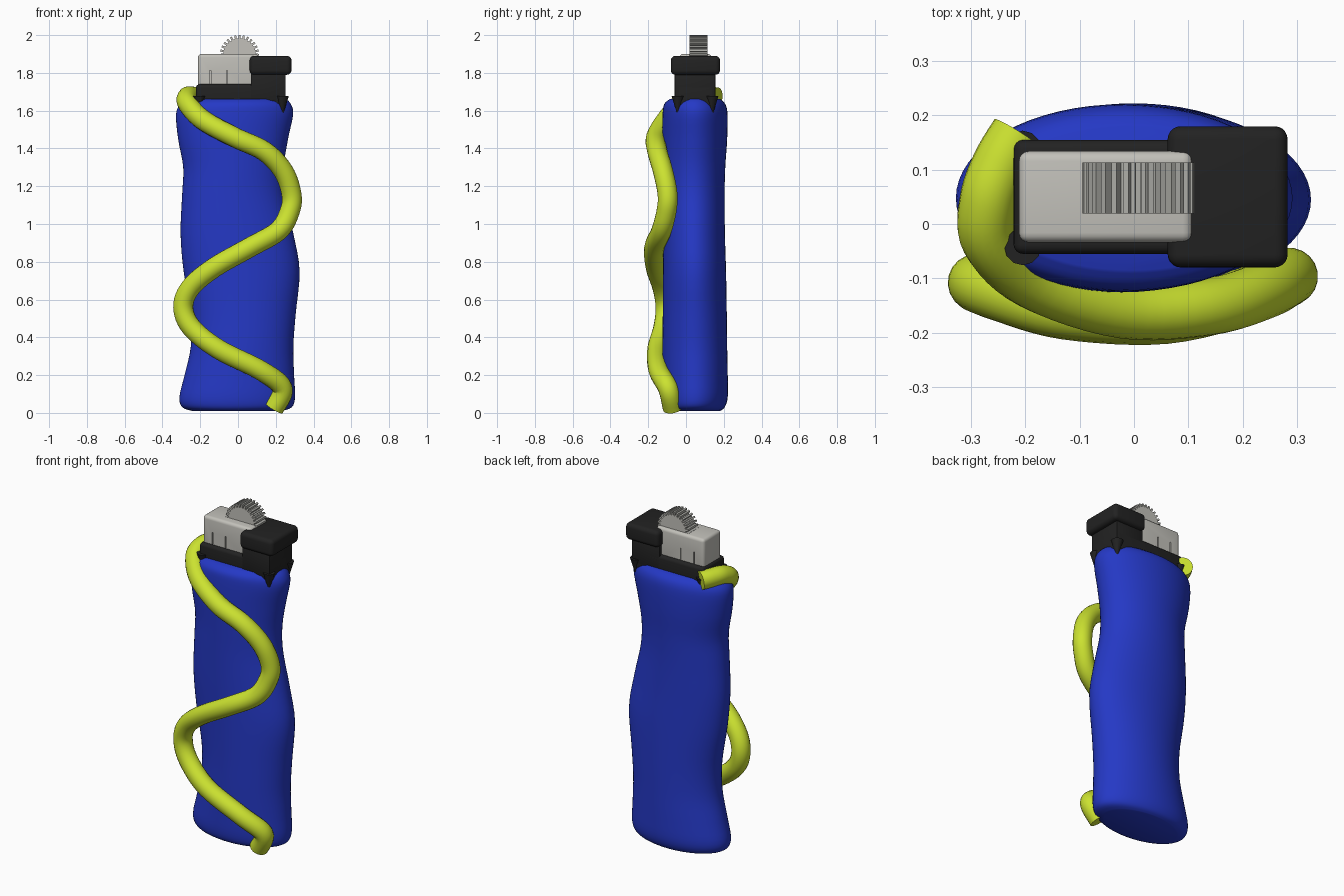
import bpy, bmesh, math
from mathutils import Vector

if "Cube" in bpy.data.objects:
    bpy.data.objects.remove(bpy.data.objects["Cube"])


def material(name, rgb):
    m = bpy.data.materials.new(name)
    m.diffuse_color = (*rgb, 1)
    m.use_nodes = True
    m.node_tree.nodes["Principled BSDF"].inputs["Base Color"].default_value = m.diffuse_color
    return m


BLUE = material("blue plastic", (0.018, 0.040, 0.56))
LIME = material("lime rubber", (0.60, 0.76, 0.030))
BLACK = material("black plastic", (0.016, 0.016, 0.016))
STEEL = material("pale metal", (0.54, 0.53, 0.49))
GREY = material("wheel metal", (0.42, 0.42, 0.39))


def finish(bm, name, mat, smooth=True):
    bmesh.ops.recalc_face_normals(bm, faces=bm.faces)
    me = bpy.data.meshes.new(name)
    bm.to_mesh(me)
    bm.free()
    ob = bpy.data.objects.new(name, me)
    bpy.context.collection.objects.link(ob)
    me.materials.append(mat)
    if smooth:
        shade(ob)
    return ob


def shade(ob):
    bpy.ops.object.select_all(action='DESELECT')
    ob.select_set(True)
    bpy.context.view_layer.objects.active = ob
    bpy.ops.object.shade_smooth_by_angle(angle=math.radians(40))


def spline(pts, steps):
    """Smooth curve through points of any dimension."""
    out = []
    n = len(pts)
    for i in range(n - 1):
        quad = [pts[max(0, min(n - 1, i + k))] for k in (-1, 0, 1, 2)]
        for s in range(steps):
            t = s / steps
            out.append([0.5 * (2 * b + (c - a) * t + (2 * a - 5 * b + 4 * c - d) * t * t
                               + (3 * b - a - 3 * c + d) * t ** 3)
                        for a, b, c, d in zip(*quad)])
    out.append(list(pts[-1]))
    return out


def loft(name, rings, mat):
    bm = bmesh.new()
    loops = [[bm.verts.new(p) for p in ring] for ring in rings]
    n = len(loops[0])
    for a, b in zip(loops, loops[1:]):
        for i in range(n):
            j = (i + 1) % n
            bm.faces.new((a[i], a[j], b[j], b[i]))
    bm.faces.new(loops[0])
    bm.faces.new(loops[-1])
    return finish(bm, name, mat)


def add_box(bm, lo, hi):
    vs = bmesh.ops.create_cube(bm, size=1)['verts']
    for v in vs:
        v.co = Vector([l + (c + 0.5) * (h - l) for c, l, h in zip(v.co, lo, hi)])


def box(name, lo, hi, mat, bevel, segments=4):
    bm = bmesh.new()
    add_box(bm, lo, hi)
    bmesh.ops.bevel(bm, geom=bm.edges[:], offset=bevel, segments=segments,
                    profile=0.5, affect='EDGES')
    return finish(bm, name, mat)


# Wavy oval body: height, left, right, front, back
sections = [
    (0.010, -0.24, 0.23, -0.085, 0.180), (0.030, -0.295, 0.285, -0.112, 0.205),
    (0.085, -0.310, 0.302, -0.124, 0.221), (0.20, -0.283, 0.297, -0.125, 0.221),
    (0.35, -0.250, 0.293, -0.125, 0.218), (0.52, -0.250, 0.305, -0.123, 0.216),
    (0.75, -0.288, 0.326, -0.122, 0.212), (0.95, -0.304, 0.293, -0.122, 0.206),
    (1.15, -0.296, 0.248, -0.122, 0.204), (1.30, -0.290, 0.242, -0.124, 0.208),
    (1.45, -0.317, 0.265, -0.126, 0.218), (1.58, -0.328, 0.292, -0.124, 0.220),
    (1.635, -0.305, 0.280, -0.115, 0.208), (1.662, -0.265, 0.255, -0.085, 0.180)]
rings = []
for z, xl, xr, yf, yb in spline(sections, 4):
    ring = []
    for k in range(64):
        a = math.tau * k / 64
        ring.append(((xl + xr) / 2 + (xr - xl) / 2 * math.cos(a),
                     (yf + yb) / 2 + (yb - yf) / 2 * math.sin(a), z))
    rings.append(ring)
loft("body", rings, BLUE)

# Cord winding across the front of the body
path = [
    (0.190, -0.070, 0.025), (0.236, -0.095, 0.13), (0.12, -0.145, 0.225),
    (-0.10, -0.152, 0.335), (-0.245, -0.120, 0.45), (-0.290, -0.108, 0.56),
    (-0.250, -0.125, 0.665), (-0.125, -0.160, 0.77), (0.06, -0.168, 0.875),
    (0.215, -0.130, 0.965), (0.275, -0.103, 1.07), (0.283, -0.098, 1.16),
    (0.240, -0.122, 1.28), (0.14, -0.152, 1.385), (-0.02, -0.158, 1.46),
    (-0.185, -0.105, 1.55), (-0.265, -0.030, 1.635), (-0.268, 0.045, 1.672),
    (-0.245, 0.11, 1.675), (-0.212, 0.165, 1.67)]
centre = [Vector(p) for p in spline(path, 6)]
normal = Vector((0, 1, 0))
rings = []
for i, p in enumerate(centre):
    tangent = (centre[min(i + 1, len(centre) - 1)] - centre[max(i - 1, 0)]).normalized()
    normal = (normal - tangent * normal.dot(tangent)).normalized()
    side = tangent.cross(normal)
    rings.append([p + 0.053 * (normal * math.cos(math.tau * k / 20)
                               + side * math.sin(math.tau * k / 20)) for k in range(20)])
loft("cord", rings, LIME)

# Black collar, raised block and thumb button
box("collar", (-0.222, -0.055, 1.62), (0.252, 0.155, 1.74), BLACK, 0.018)
box("button_block", (0.068, -0.060, 1.65), (0.252, 0.155, 1.81), BLACK, 0.006, 2)
box("thumb_button", (0.062, -0.080, 1.790), (0.283, 0.180, 1.890), BLACK, 0.024, 5)

# Pointed tabs at the collar corners
for x, end in ((-0.205, "left"), (0.235, "right")):
    for y, face in ((-0.042, "front"), (0.138, "back")):
        bm = bmesh.new()
        bmesh.ops.create_cone(bm, cap_ends=True, segments=12, radius1=0.004,
                              radius2=0.034, depth=0.10)
        bmesh.ops.translate(bm, verts=bm.verts, vec=(x, y, 1.628))
        finish(bm, f"collar_tab_{face}_{end}", BLACK)

# Metal wind guard with narrow slits on both sides
guard = box("wind_guard", (-0.212, -0.034, 1.69), (0.108, 0.134, 1.900), STEEL, 0.018)
bm = bmesh.new()
for x in (-0.147, -0.059):
    for y in (-0.034, 0.134):
        add_box(bm, (x - 0.003, y - 0.01, 1.72), (x + 0.003, y + 0.01, 1.812))
cutter = finish(bm, "slit_cutter", STEEL, False)
mod = guard.modifiers.new("slits", 'BOOLEAN')
mod.operation = 'DIFFERENCE'
mod.solver = 'EXACT'
mod.object = cutter
bpy.context.view_layer.objects.active = guard
bpy.ops.object.modifier_apply(modifier=mod.name)
bpy.data.objects.remove(cutter, do_unlink=True)

# Toothed spark wheel
bm = bmesh.new()
profile = []
teeth = 28
for i in range(teeth):
    for offset, r in ((-0.30, 0.086), (-0.22, 0.104), (0.22, 0.104), (0.30, 0.086)):
        a = math.tau * (i + offset) / teeth
        profile.append(bm.verts.new((0.008 + r * math.cos(a), 0.019, 1.896 + r * math.sin(a))))
face = bm.faces.new(profile)
ext = bmesh.ops.extrude_face_region(bm, geom=[face])
bmesh.ops.translate(bm, vec=(0, 0.094, 0),
                    verts=[g for g in ext['geom'] if isinstance(g, bmesh.types.BMVert)])
finish(bm, "spark_wheel", STEEL, False).data.materials.append(GREY)
wheel = bpy.data.objects["spark_wheel"].data
for p in wheel.polygons:
    p.material_index = 0 if abs(p.normal.y) > 0.5 else 1
